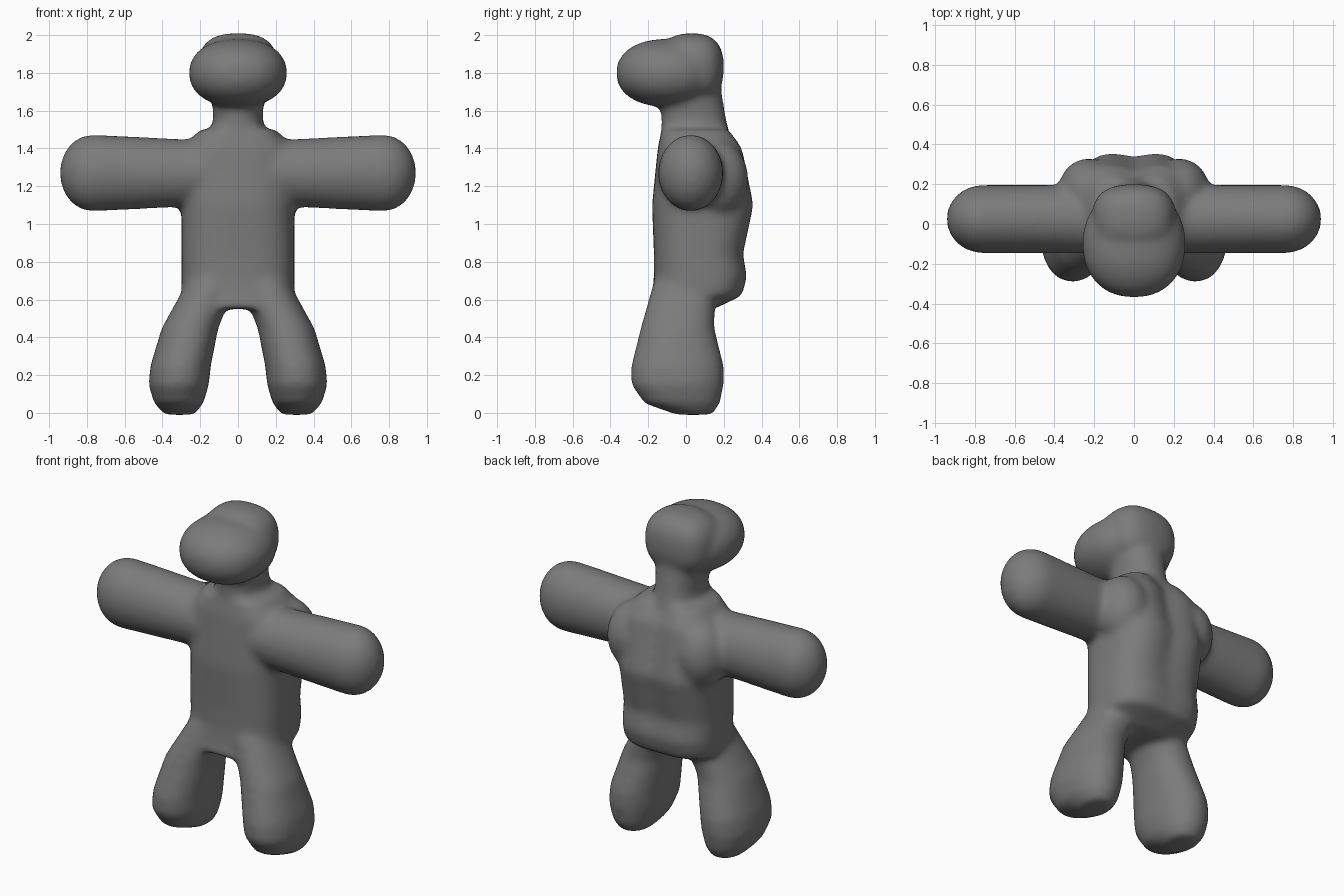
import bpy, bmesh, math
from mathutils import Vector

old = bpy.data.objects.get("Cube")
if old:
    bpy.data.objects.remove(old, do_unlink=True)

GREY = (0.2, 0.2, 0.2, 1)
clay = bpy.data.materials.new("grey clay")
clay.use_nodes = True
clay.diffuse_color = GREY
clay.node_tree.nodes["Principled BSDF"].inputs["Base Color"].default_value = GREY

bm = bmesh.new()
SIDES = 40
ANGLES = [math.tau * step / SIDES for step in range(SIDES)]


def skin(rings):
    """Closed tube through a list of point rings."""
    loops = [[bm.verts.new(point) for point in ring] for ring in rings]
    for lower, upper in zip(loops, loops[1:]):
        for i in range(SIDES):
            j = (i + 1) % SIDES
            bm.faces.new((lower[i], lower[j], upper[j], upper[i]))
    bm.faces.new(loops[0])
    bm.faces.new(loops[-1])


def squared(value, boxiness):
    return math.copysign(abs(value) ** (1 / boxiness), value)


def nowhere(height):
    return 0


def stack(sections, boxiness=1.1, side=1, centre=nowhere, groove=nowhere):
    """Upright part from sections of height, half width, front and back."""
    rings = []
    for height, half_width, front, back in sections:
        ring = []
        for angle in ANGLES:
            across = half_width * squared(math.cos(angle), boxiness)
            depth = (front + back) / 2 + (back - front) / 2 * squared(math.sin(angle), boxiness)
            if math.sin(angle) > 0:
                depth -= groove(height) * math.exp(-(across / 0.08) ** 2)
            ring.append(Vector((side * (centre(height) + across), depth, height)))
        rings.append(ring)
    skin(rings)


def blob(position, radii, boxiness=1):
    """Rounded mass, squarer as boxiness grows."""
    ball = bmesh.ops.create_uvsphere(bm, u_segments=SIDES, v_segments=SIDES, radius=1)
    for vert in ball["verts"]:
        vert.co = Vector([middle + radius * squared(value, boxiness)
                          for middle, radius, value in zip(position, radii, vert.co)])


def leg_centre(height):
    return 0.31 + 0.1 * height - 0.5 * height ** 2


def back_groove(height):
    return 0.05 * (height - 0.5)


def arm(side):
    """Round-ended arm that swells gently towards the hand."""
    shoulder, wrist, tip = 0.1, 0.76, 0.943
    rings = []
    for step in range(SIDES):
        # spacing tightens towards the tip so the end stays round
        reach = shoulder + (tip - shoulder) * math.sin(math.pi / 2 * step / SIDES)
        past_wrist = max(0, (reach - wrist) / (tip - wrist))
        cap = math.sqrt(1 - past_wrist ** 2)
        half_depth = 0.172 * cap
        half_height = (0.165 + 0.05 * reach) * cap
        rings.append([Vector((side * reach,
                              0.025 + half_depth * math.cos(angle),
                              1.27 + half_height * math.sin(angle)))
                      for angle in ANGLES])
    skin(rings)


# torso with a grooved, bulging back
stack([
    (0.55, 0.2, -0.2, 0.15),
    (0.62, 0.3, -0.18, 0.3),
    (0.72, 0.3, -0.17, 0.33),
    (0.84, 0.3, -0.17, 0.31),
    (1.1, 0.3, -0.18, 0.37),
    (1.4, 0.3, -0.15, 0.31),
    (1.5, 0.2, -0.13, 0.25),
], boxiness=1.4, groove=back_groove)

# neck
stack([
    (1.4, 0.15, -0.13, 0.25),
    (1.57, 0.13, -0.13, 0.21),
    (1.75, 0.15, -0.15, 0.18),
])

# head: a broad face in front of a squarer skull
blob(position=(0, -0.1, 1.8), radii=(0.26, 0.27, 0.18), boxiness=1.1)
blob(position=(0, 0.03, 1.83), radii=(0.21, 0.17, 0.18), boxiness=1.3)

for side in (1, -1):
    arm(side)

    # leg spreading out into a long rounded foot
    stack([
        (-0.01, 0.08, -0.05, 0.14),
        (0.05, 0.13, -0.22, 0.18),
        (0.15, 0.16, -0.29, 0.2),
        (0.25, 0.16, -0.29, 0.2),
        (0.45, 0.15, -0.24, 0.15),
        (0.7, 0.13, -0.17, 0.16),
    ], side=side, centre=leg_centre)

    # soft shoulder blade behind each arm
    blob(position=(side * 0.23, 0.17, 1.24), radii=(0.15, 0.16, 0.2))

bmesh.ops.recalc_face_normals(bm, faces=bm.faces)
mesh = bpy.data.meshes.new("figure_body")
bm.to_mesh(mesh)
bm.free()
mesh.materials.append(clay)
body = bpy.data.objects.new("figure_body", mesh)
bpy.context.collection.objects.link(body)

# melt the parts into one soft skin
remesh = body.modifiers.new("melt", "REMESH")
remesh.mode = "VOXEL"
remesh.voxel_size = 0.018
remesh.use_smooth_shade = True
soften = body.modifiers.new("soften", "SMOOTH")
soften.factor = 0.5
soften.iterations = 14
